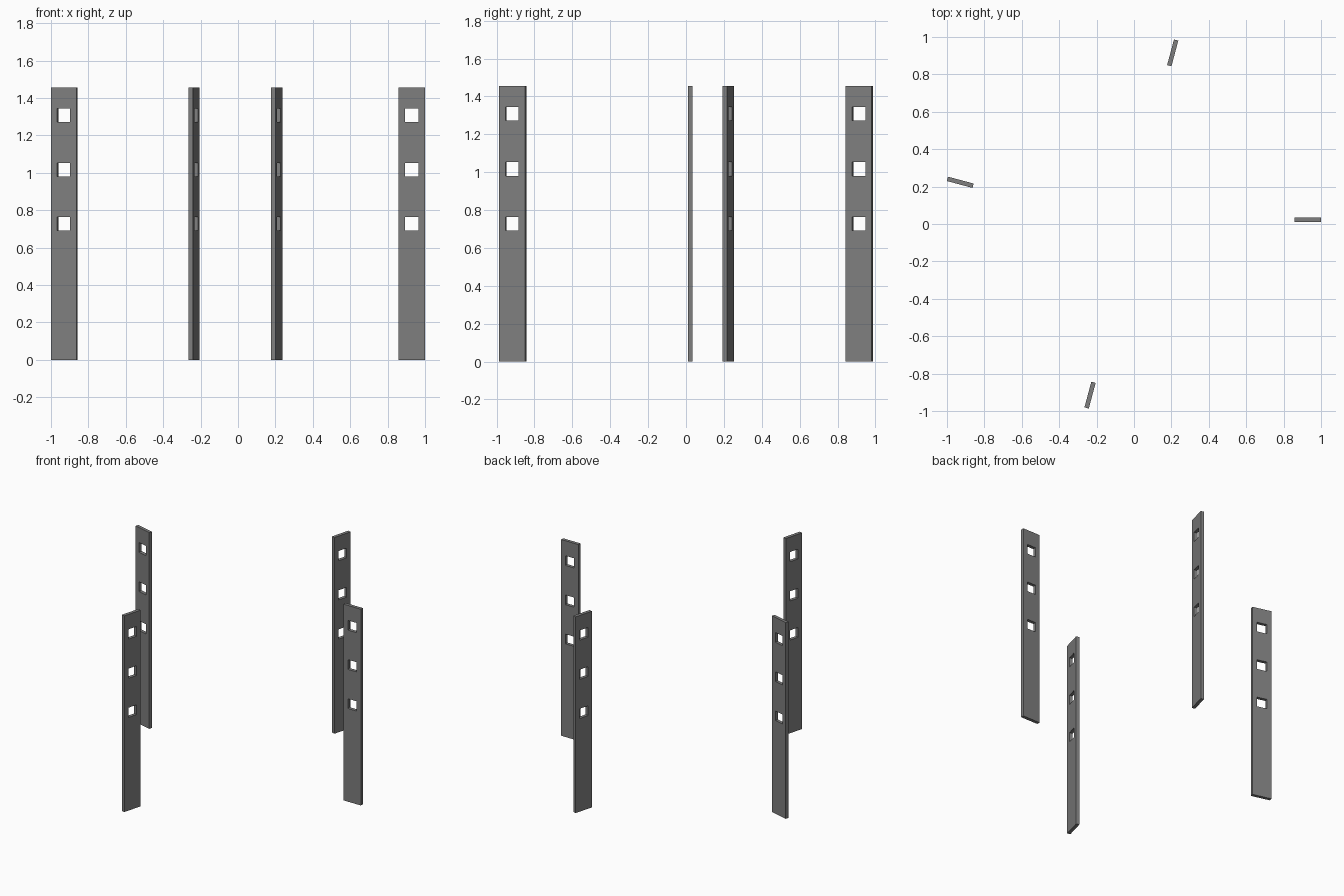
import bpy, math

if "Cube" in bpy.data.objects:
    bpy.data.objects.remove(bpy.data.objects["Cube"])

WIDTH, THICK, HEIGHT, HOLE = 0.142, 0.024, 1.455, 0.072
HOLE_Z = (0.727, 1.017, 1.308)

# Dark grey finish
dark = bpy.data.materials.new("dark_grey")
dark.diffuse_color = (0.21, 0.21, 0.21, 1)
dark.use_nodes = True
dark.node_tree.nodes["Principled BSDF"].inputs["Base Color"].default_value = dark.diffuse_color


def slotted_post(name, x, y, angle):
    """Flat upright bar with three square holes, turned about z."""
    xs = [-WIDTH / 2, -HOLE / 2, HOLE / 2, WIDTH / 2]
    zs = [0] + [z + s * HOLE / 2 for z in HOLE_Z for s in (-1, 1)] + [HEIGHT]
    verts = [(px, 0, pz) for pz in zs for px in xs]
    faces = []
    for row in range(len(zs) - 1):
        for col in range(3):
            if col == 1 and row % 2 == 1:   # hole cell
                continue
            i = row * 4 + col
            faces.append((i, i + 1, i + 5, i + 4))
    mesh = bpy.data.meshes.new(name)
    mesh.from_pydata(verts, [], faces)
    mesh.materials.append(dark)
    post = bpy.data.objects.new(name, mesh)
    bpy.context.collection.objects.link(post)
    post.location = (x, y, 0)
    post.rotation_euler.z = math.radians(angle)
    solid = post.modifiers.new("thickness", 'SOLIDIFY')
    solid.thickness = THICK
    solid.offset = 0


# Four posts around the centre
slotted_post("right_post", 0.929, 0.023, 0)
slotted_post("left_post", -0.929, 0.223, -15)
slotted_post("back_post", 0.207, 0.915, 75)
slotted_post("front_post", -0.235, -0.915, 75)
